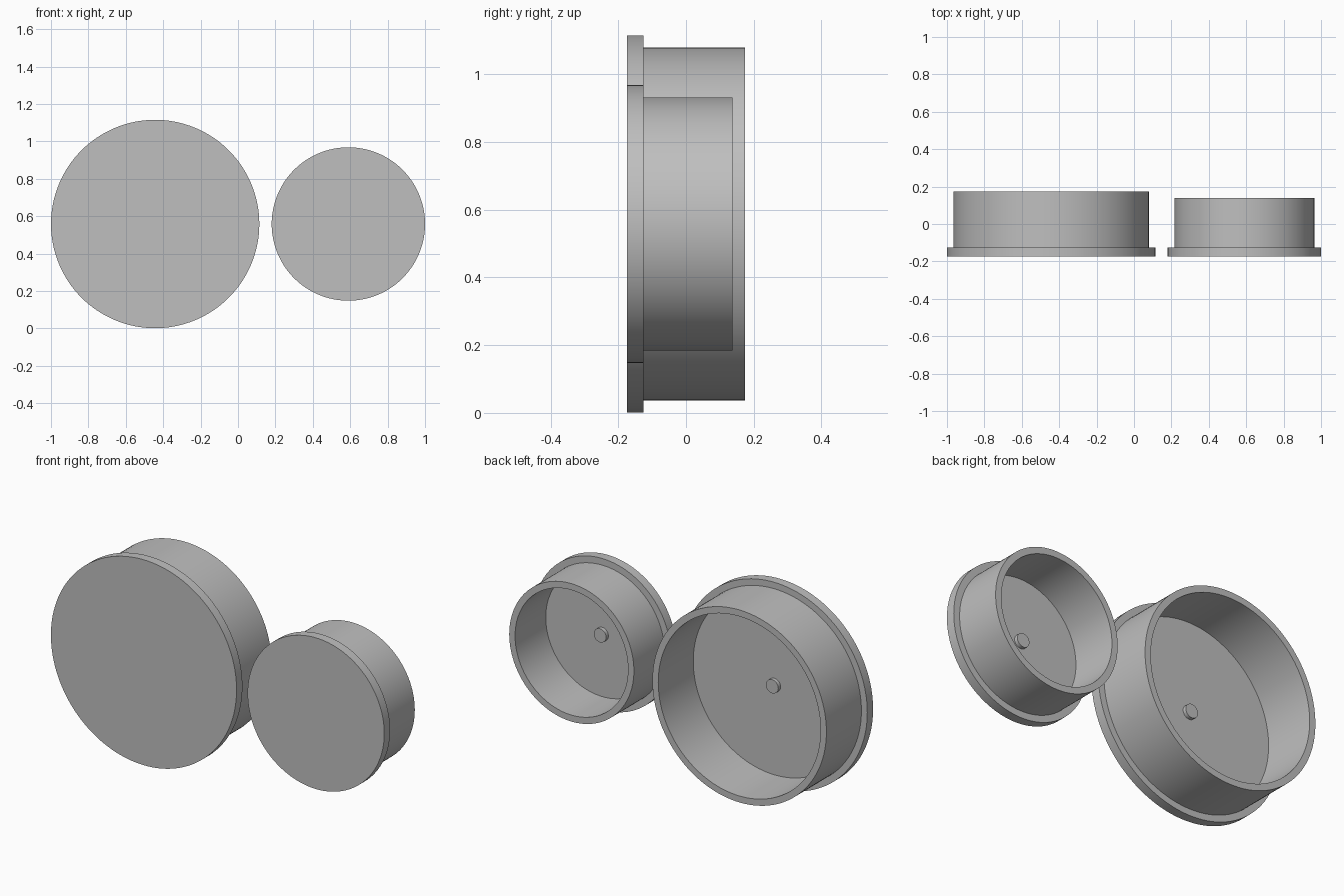
import bpy, bmesh, math
from mathutils import Matrix, Vector

cube = bpy.data.objects.get("Cube")
if cube:
    bpy.data.objects.remove(cube, do_unlink=True)

GREY = (0.52, 0.52, 0.52, 1.0)
mat = bpy.data.materials.new("plain_grey")
mat.use_nodes = True
mat.diffuse_color = GREY
mat.node_tree.nodes["Principled BSDF"].inputs["Base Color"].default_value = GREY

SEGMENTS = 128
FRONT, FLANGE_BACK = -0.175, -0.125
WALL = 0.035
CENTRE_Z = 0.558


def lathe(name, profile, x, segments=SEGMENTS):
    """Revolve (radius, y) points about the y axis and place the part at x."""
    bm = bmesh.new()
    verts = [bm.verts.new((r, y, 0)) for r, y in profile]
    edges = [bm.edges.new(pair) for pair in zip(verts, verts[1:])]
    bmesh.ops.spin(bm, geom=verts + edges, cent=(0, 0, 0), axis=(0, 1, 0),
                   angle=math.tau, steps=segments, use_merge=True)
    bmesh.ops.remove_doubles(bm, verts=bm.verts, dist=1e-5)
    bmesh.ops.recalc_face_normals(bm, faces=bm.faces)
    mesh = bpy.data.meshes.new(name)
    bm.to_mesh(mesh)
    bm.free()
    mesh.materials.append(mat)
    obj = bpy.data.objects.new(name, mesh)
    obj.location = (x, 0, CENTRE_Z)
    bpy.context.collection.objects.link(obj)
    bpy.ops.object.select_all(action="DESELECT")
    obj.select_set(True)
    bpy.context.view_layer.objects.active = obj
    bpy.ops.object.shade_smooth_by_angle(angle=math.radians(30))
    return obj


def cap(name, x, flange_r, tube_r, back):
    # Flanged disc with a hollow collar open at the back
    inner_r = tube_r - WALL
    lathe(name + "_cap", [
        (0, FRONT), (flange_r, FRONT), (flange_r, FLANGE_BACK),
        (tube_r, FLANGE_BACK), (tube_r, back), (inner_r, back),
        (inner_r, FLANGE_BACK), (0, FLANGE_BACK)], x)
    # Small round peg in the middle of the floor
    peg_r = 0.037
    lathe(name + "_centre_peg", [
        (0, FLANGE_BACK - 0.01), (peg_r, FLANGE_BACK - 0.01),
        (peg_r, FLANGE_BACK + 0.02), (0, FLANGE_BACK + 0.02)], x, 48)


cap("large", -0.443, 0.557, 0.522, 0.175)
cap("small", 0.59, 0.41, 0.374, 0.138)
